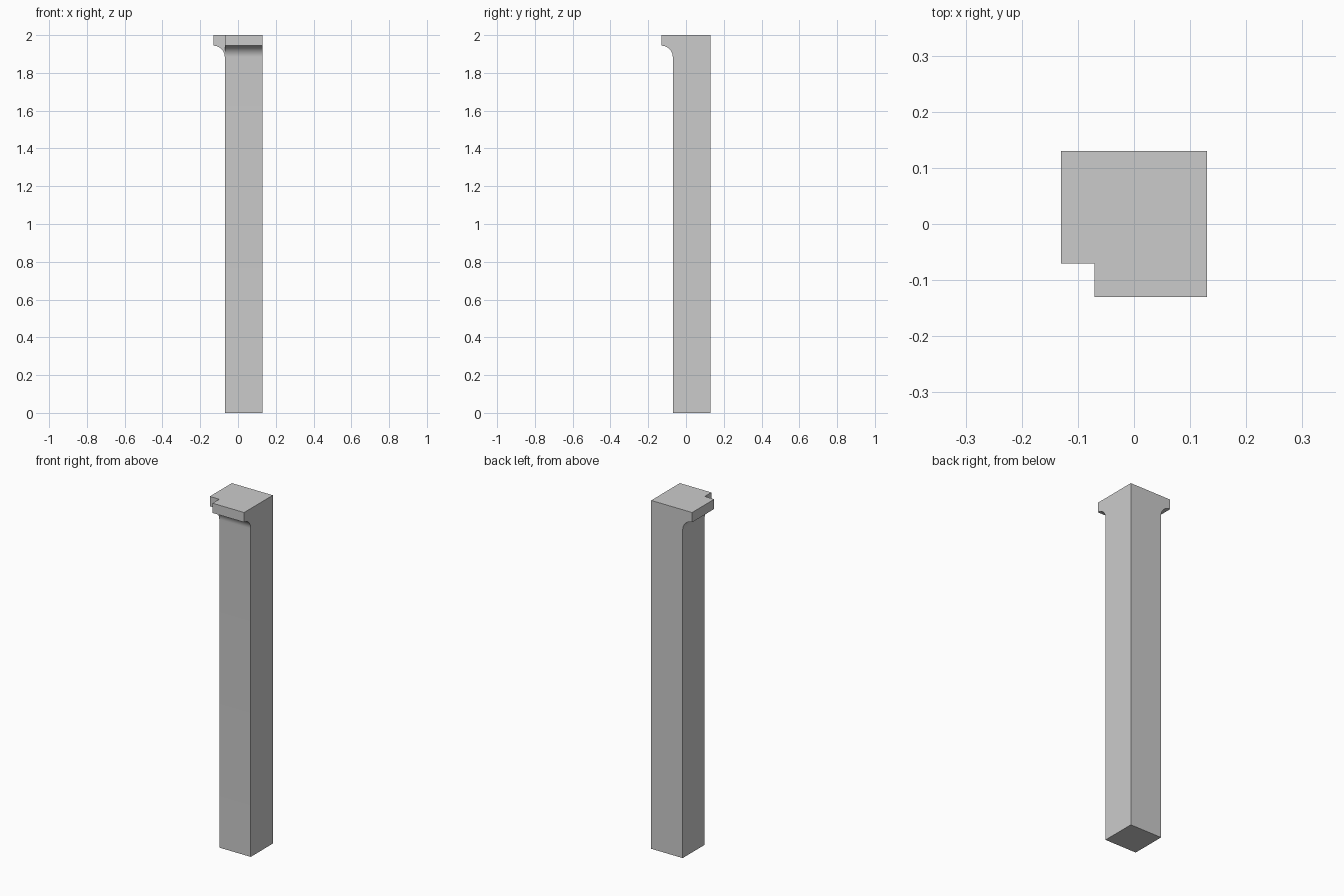
import bpy, bmesh, math

if "Cube" in bpy.data.objects:
    bpy.data.objects.remove(bpy.data.objects["Cube"])

LO, HI, EDGE = -0.07, 0.13, -0.13      # shaft faces and ledge edge
TOP, LEDGE, R = 2.0, 1.944, 0.06       # heights and cove radius
STEPS = 12


def post_profile():
    # Shaft with an overhanging ledge and a concave cove beneath it
    pts = [(HI, 0), (HI, TOP), (EDGE, TOP)]
    for i in range(STEPS + 1):
        a = math.pi / 2 * (1 - i / STEPS)
        pts.append((EDGE + R * math.cos(a), LEDGE - R + R * math.sin(a)))
    return pts + [(LO, 0)]


def extruded_post(name, along_x):
    bm = bmesh.new()
    place = (lambda u, z: (LO, u, z)) if along_x else (lambda u, z: (u, LO, z))
    face = bm.faces.new([bm.verts.new(place(u, z)) for u, z in post_profile()])
    out = bmesh.ops.extrude_face_region(bm, geom=[face])
    d = HI - LO
    bmesh.ops.translate(bm, vec=(d, 0, 0) if along_x else (0, d, 0),
                        verts=[v for v in out["geom"] if isinstance(v, bmesh.types.BMVert)])
    bmesh.ops.recalc_face_normals(bm, faces=bm.faces[:])
    mesh = bpy.data.meshes.new(name)
    bm.to_mesh(mesh)
    bm.free()
    obj = bpy.data.objects.new(name, mesh)
    bpy.context.collection.objects.link(obj)
    return obj


# One post with a ledge to the left, one with a ledge to the front
post = extruded_post("corner_post", False)
front = extruded_post("front_ledge", True)
front.hide_render = True

# Merge both into a single solid
mod = post.modifiers.new("merge", "BOOLEAN")
mod.operation = "UNION"
mod.solver = "EXACT"
mod.object = front
bpy.context.view_layer.objects.active = post
post.select_set(True)
front.select_set(False)
bpy.ops.object.modifier_apply(modifier=mod.name)
bpy.data.objects.remove(front)

# Clean coplanar seams, then smooth only the coves
bm = bmesh.new()
bm.from_mesh(post.data)
bmesh.ops.remove_doubles(bm, verts=bm.verts[:], dist=1e-5)
bmesh.ops.dissolve_limit(bm, angle_limit=math.radians(0.5),
                         verts=bm.verts[:], edges=bm.edges[:])
bm.to_mesh(post.data)
bm.free()
bpy.ops.object.shade_smooth_by_angle(angle=math.radians(30))
